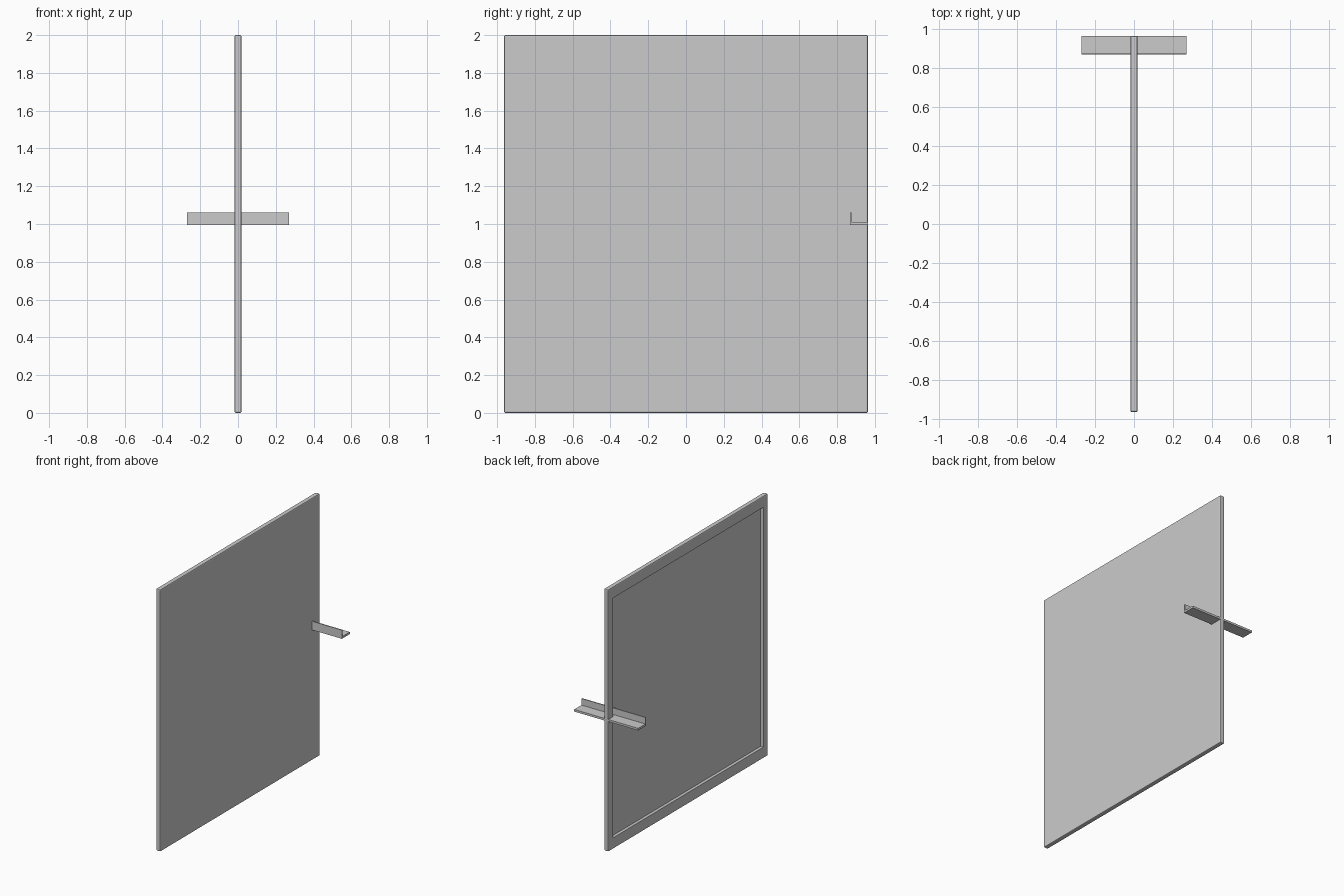
import bpy
import bmesh

cube = bpy.data.objects.get("Cube")
if cube:
    bpy.data.objects.remove(cube)

HALF_X, HALF_Y, HEIGHT = 0.018, 0.963, 2.0
BORDER_Y, BORDER_Z, DEPTH = 0.056, 0.085, 0.023

grey = bpy.data.materials.new("plain grey")
grey.use_nodes = True
grey.diffuse_color = (0.6, 0.6, 0.6, 1)
grey.node_tree.nodes["Principled BSDF"].inputs["Base Color"].default_value = (0.6, 0.6, 0.6, 1)


def finish(name, bm):
    bmesh.ops.recalc_face_normals(bm, faces=bm.faces)
    mesh = bpy.data.meshes.new(name)
    bm.to_mesh(mesh)
    bm.free()
    mesh.materials.append(grey)
    obj = bpy.data.objects.new(name, mesh)
    bpy.context.collection.objects.link(obj)
    return obj


# Door panel: slab with softened rim and a shallow recess on its right side
bm = bmesh.new()
bmesh.ops.create_cube(bm, size=1)
for v in bm.verts:
    v.co.x *= 2 * HALF_X
    v.co.y *= 2 * HALF_Y
    v.co.z = (v.co.z + 0.5) * HEIGHT
bmesh.ops.bevel(bm, geom=bm.edges[:], offset=0.007, segments=2,
                profile=0.5, affect='EDGES')
bm.normal_update()
side = min(bm.faces, key=lambda f: f.calc_center_median().x)
bmesh.ops.inset_individual(bm, faces=[side], thickness=0.03)


def fit_opening(x):
    for v in side.verts:
        v.co.x = x
        v.co.y = (HALF_Y - BORDER_Y) * (1 if v.co.y > 0 else -1)
        v.co.z = HEIGHT - BORDER_Z if v.co.z > HEIGHT / 2 else BORDER_Z


fit_opening(-HALF_X)
bmesh.ops.inset_individual(bm, faces=[side], thickness=0.001)
fit_opening(-HALF_X + DEPTH)
finish("door_panel", bm)

# Handle: L-shaped bar passing through the panel edge
bm = bmesh.new()
front, back, low, top = 0.868, HALF_Y, 0.994, 1.06
shelf, lip = 0.016, 0.008
profile = [(front, low), (back, low), (back, low + shelf),
           (front + lip, low + shelf), (front + lip, top), (front, top)]
face = bm.faces.new([bm.verts.new((-0.27, y, z)) for y, z in profile])
grown = bmesh.ops.extrude_face_region(bm, geom=[face])["geom"]
bmesh.ops.translate(bm, vec=(0.54, 0, 0),
                    verts=[g for g in grown if isinstance(g, bmesh.types.BMVert)])
finish("handle_bar", bm)
